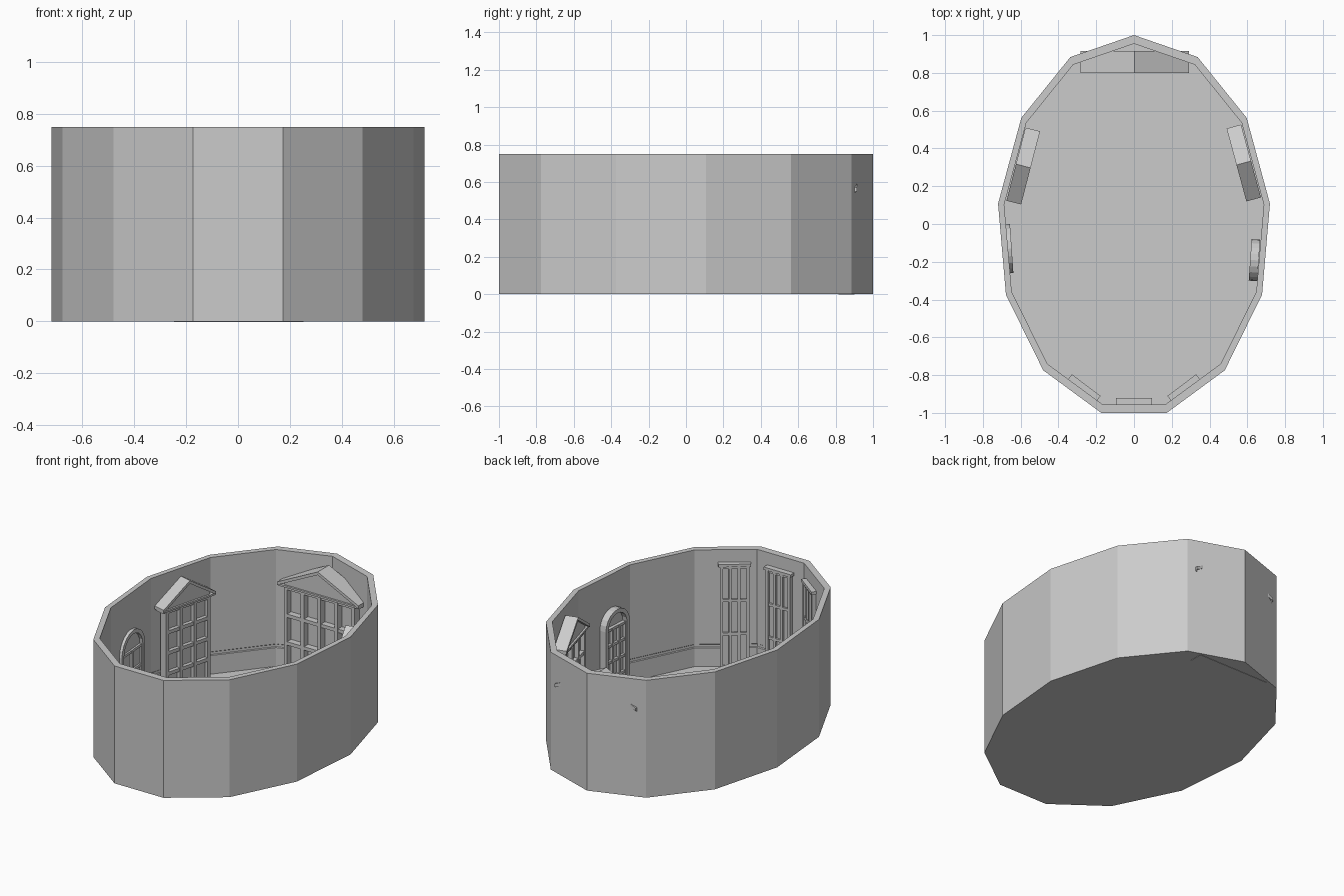
import bpy, bmesh, math
from mathutils import Matrix

if "Cube" in bpy.data.objects:
    bpy.data.objects.remove(bpy.data.objects["Cube"])

N, RX, RY, CY, H = 13, 0.725, 1.0147, -0.0147, 0.75


def finish(bm, name, loc=(0, 0, 0), rot=0):
    bmesh.ops.recalc_face_normals(bm, faces=bm.faces)
    me = bpy.data.meshes.new(name)
    bm.to_mesh(me)
    bm.free()
    ob = bpy.data.objects.new(name, me)
    ob.matrix_world = Matrix.Translation(loc) @ Matrix.Rotation(math.radians(rot), 4, 'Z')
    bpy.context.collection.objects.link(ob)
    return ob


def extrude(bm, pts, y0, y1):
    """Solid from an x/z outline, from depth y0 to y1 (local -y faces the room)."""
    a = [bm.verts.new((x, y0, z)) for x, z in pts]
    b = [bm.verts.new((x, y1, z)) for x, z in pts]
    bm.faces.new(a)
    bm.faces.new(b[::-1])
    for i in range(len(a)):
        j = (i + 1) % len(a)
        bm.faces.new((a[i], b[i], b[j], a[j]))


def box(bm, x0, x1, y0, y1, z0, z1):
    extrude(bm, [(x0, z0), (x1, z0), (x1, z1), (x0, z1)], y0, y1)


def lattice(bm, w, z0, z1, cols, rows, bar, y0, y1):
    """Glazing bars in front of a recessed panel."""
    box(bm, -w / 2, w / 2, y0 + (y1 - y0) * 0.5, y1, z0, z1)
    for i in range(cols + 1):
        x = -w / 2 + bar / 2 + (w - bar) * i / cols
        box(bm, x - bar / 2, x + bar / 2, y0, y1, z0, z1)
    for j in range(rows + 1):
        z = z0 + bar / 2 + (z1 - z0 - bar) * j / rows
        box(bm, -w / 2, w / 2, y0 + 0.002, y1, z - bar / 2, z + bar / 2)


def gable_door(name, loc, rot, roof_w, depth, door_w, cols, rows, eave, peak, z0=0.0):
    bm = bmesh.new()
    r, t = roof_w / 2, 0.02
    # sloped roof, recessed pediment, glazed door
    extrude(bm, [(-r, eave), (0, peak), (r, eave), (r, eave - t), (0, peak - t), (-r, eave - t)], 0, depth)
    d = door_w / 2
    extrude(bm, [(-d, eave - t), (d, eave - t), (d, eave), (0, peak - t), (-d, eave)], 0.02, depth - 0.01)
    box(bm, -r, r, 0.008, depth - 0.01, eave - t - 0.006, eave - t + 0.006)
    lattice(bm, door_w, z0, eave - t, cols, rows, 0.022, 0.015, depth - 0.015)
    return finish(bm, name, loc, rot)


def arch_path(r, spring, base, n=10):
    arc = [(r * math.cos(math.pi * i / n), spring + r * math.sin(math.pi * i / n)) for i in range(n + 1)]
    return [(r, base)] + arc + [(-r, base)]


def arched_window(name, loc, rot, w, depth, top, cols, rows):
    bm = bmesh.new()
    r, f = w / 2, 0.025
    spring = top - r
    # arched surround, recessed panel, bars below the fanlight
    extrude(bm, arch_path(r, spring, 0) + arch_path(r - f, spring, 0)[::-1], 0, depth)
    extrude(bm, arch_path(r - f / 2, spring, 0), depth * 0.7, depth)
    lattice(bm, w - f, 0, spring, cols, rows, 0.016, depth * 0.2, depth)
    return finish(bm, name, loc, rot)


def tall_window(name, loc, rot, w=0.17, top=0.67):
    bm = bmesh.new()
    lattice(bm, w, 0, top - 0.015, 3, 3, 0.017, 0.006, 0.035)
    box(bm, -w / 2 - 0.01, w / 2 + 0.01, 0, 0.035, top - 0.018, top)
    return finish(bm, name, loc, rot)


# Thirteen-sided room: outer wall, rim, inner wall with a thin groove, floor
bm = bmesh.new()
rings = []
for s, z in [(1, 0), (1, H), (.955, H), (.955, .147), (.961, .143), (.961, .127), (.955, .123), (.955, .004)]:
    rings.append([bm.verts.new((RX * s * math.sin(2 * math.pi * k / N),
                                CY + RY * s * math.cos(2 * math.pi * k / N), z)) for k in range(N)])
for a, b in zip(rings, rings[1:]):
    for i in range(N):
        j = (i + 1) % N
        bm.faces.new((a[i], a[j], b[j], b[i]))
bm.faces.new(rings[0])
bm.faces.new(rings[-1])
finish(bm, "room_wall_and_floor")

# Gabled doors at the back and sides
gable_door("back_gable_door", (0.003, 0.80, 0), 0, 0.575, 0.115, 0.50, 4, 3, 0.57, 0.71, -0.002)
gable_door("right_gable_door", (0.5425, 0.3125, 0), -74.8, 0.40, 0.08, 0.34, 3, 4, 0.57, 0.70)
gable_door("left_gable_door", (-0.5475, 0.297, 0), 75.5, 0.40, 0.08, 0.34, 3, 4, 0.57, 0.70)

# Arched windows
arched_window("right_arched_window", (0.615, -0.19, 0), -94, 0.22, 0.045, 0.54, 3, 4)
arched_window("left_arched_window", (-0.6475, -0.13, 0), 94, 0.26, 0.03, 0.52, 2, 3)

# Tall windows along the front
tall_window("front_window", (0, -0.92, 0), 180)
tall_window("front_right_window", (0.253, -0.853, 0), -143)
tall_window("front_left_window", (-0.253, -0.853, 0), 143)
